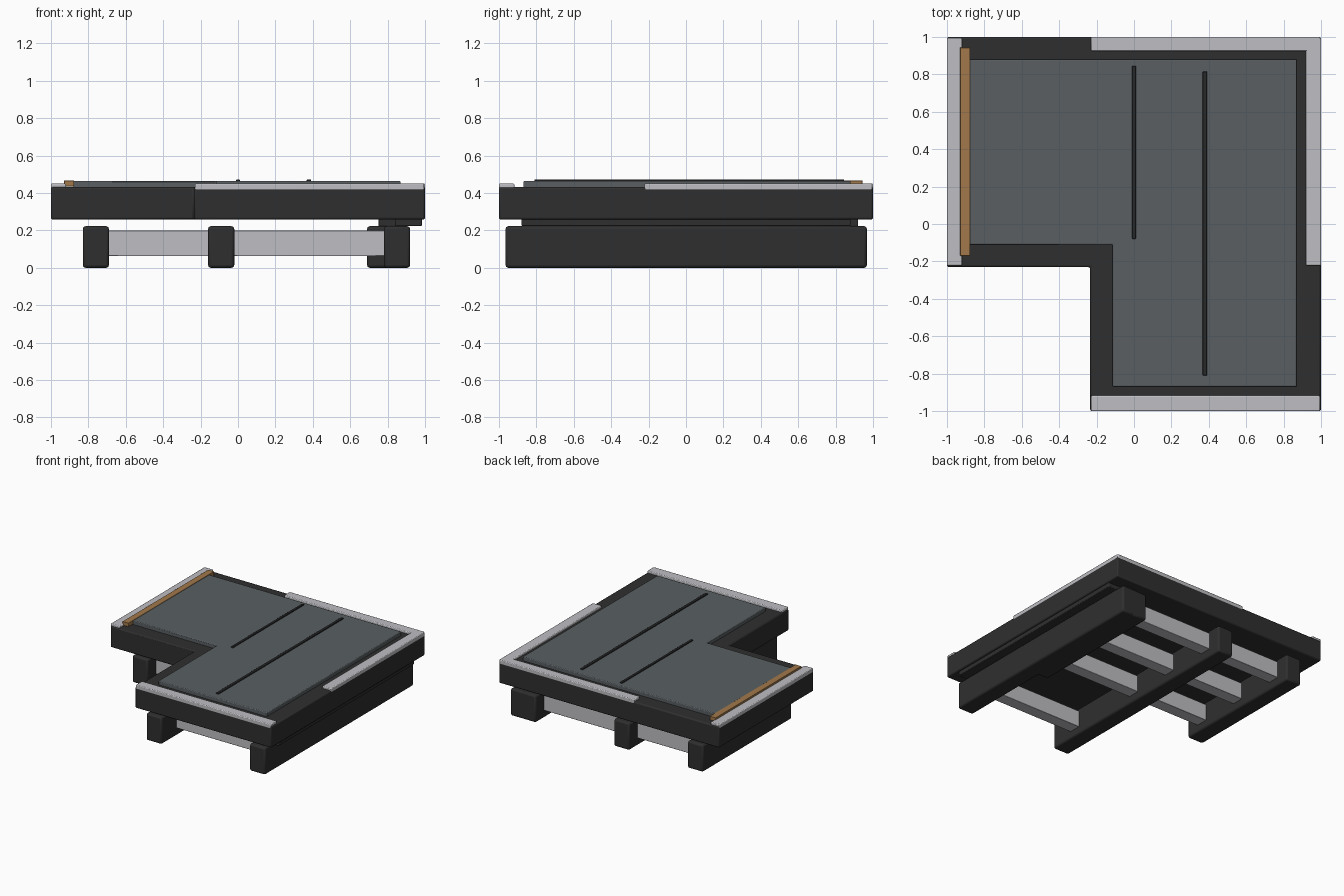
import bpy, bmesh

cube = bpy.data.objects.get("Cube")
if cube:
    bpy.data.objects.remove(cube, do_unlink=True)


def material(name, color, rough=0.7):
    m = bpy.data.materials.new(name)
    m.use_nodes = True
    m.diffuse_color = (*color, 1)
    bsdf = m.node_tree.nodes["Principled BSDF"]
    bsdf.inputs["Base Color"].default_value = (*color, 1)
    bsdf.inputs["Roughness"].default_value = rough
    return m


DARK = material("dark metal", (0.028, 0.028, 0.029))
PANEL = material("slate grey", (0.10, 0.113, 0.12))
STRIP = material("near black", (0.02, 0.021, 0.022))
LIGHT = material("light grey", (0.52, 0.52, 0.55))
COPPER = material("copper brown", (0.36, 0.19, 0.07))


def prism(name, outline, z0, z1, mat, bevel=0.0):
    """Upright block from a counter-clockwise outline, with rounded edges."""
    bm = bmesh.new()
    base = bm.faces.new([bm.verts.new((x, y, z0)) for x, y in outline])
    top = bmesh.ops.extrude_face_region(bm, geom=[base])["geom"]
    for v in top:
        if isinstance(v, bmesh.types.BMVert):
            v.co.z = z1
    bmesh.ops.recalc_face_normals(bm, faces=bm.faces)
    mesh = bpy.data.meshes.new(name)
    bm.to_mesh(mesh)
    bm.free()
    mesh.materials.append(mat)
    ob = bpy.data.objects.new(name, mesh)
    bpy.context.collection.objects.link(ob)
    if bevel:
        mod = ob.modifiers.new("Rounded edges", "BEVEL")
        mod.width = bevel
        mod.segments = 2
    return ob


def box(name, x, y, z, mat, bevel=0.0):
    corners = [(x[0], y[0]), (x[1], y[0]), (x[1], y[1]), (x[0], y[1])]
    return prism(name, corners, *z, mat, bevel)


def l_shape(x0, y0, x1, y1, nx, ny):
    """Rectangle with its front -x corner cut away at (nx, ny)."""
    return [(nx, y0), (x1, y0), (x1, y1), (x0, y1), (x0, ny), (nx, ny)]


# Deck slab and the walking surface on top
prism("deck", l_shape(-1, -1, 1, 1, -0.235, -0.23), 0.258, 0.432, DARK, 0.01)
prism("deck_panel", l_shape(-0.88, -0.87, 0.87, 0.88, -0.115, -0.11),
      0.42, 0.464, PANEL, 0.006)

# Edge rails
E = 1.001
RAIL_Z = (0.415, 0.45)
for name, x, y in (("front_rail", (-0.23, 0.995), (-E, -0.918)),
                   ("back_rail", (-0.23, 0.995), (0.925, E)),
                   ("right_side_rail", (-E, -0.92), (-0.222, 0.995)),
                   ("left_side_rail", (0.92, E), (-0.222, 0.995))):
    box(name, x, y, RAIL_Z, LIGHT, 0.006)

# Strips on the surface
box("copper_strip", (-0.93, -0.877), (-0.17, 0.943), (0.435, 0.466), COPPER, 0.002)
box("short_seam", (-0.01, 0.01), (-0.08, 0.845), (0.45, 0.472), STRIP, 0.003)
box("long_seam", (0.367, 0.39), (-0.81, 0.815), (0.45, 0.472), STRIP, 0.003)

# Support beams
BEAM_Z = (0, 0.222)
for name, x, front in (("right_beam", -0.76, -0.19),
                       ("middle_beam", -0.09, -0.965),
                       ("inner_left_beam", 0.76, -0.19),
                       ("outer_left_beam", 0.85, -0.965)):
    box(name, (x - 0.07, x + 0.07), (front, 0.967), BEAM_Z, DARK, 0.014)

# Cross slats between the beams
for i, y in enumerate((0.81, 0.39, -0.03)):
    box(f"main_slat_{i + 1}", (-0.72, 0.72), (y - 0.05, y + 0.05), (0.062, 0.2), LIGHT, 0.004)
box("front_slat", (-0.05, 0.8), (-0.77, -0.67), (0.062, 0.2), LIGHT, 0.004)

# Spacers carrying the deck on the outer beam
box("long_spacer", (0.84, 0.985), (-0.88, 0.88), (0.224, 0.262), DARK, 0.005)
box("inner_spacer", (0.75, 0.87), (-0.15, 0.92), (0.22, 0.261), DARK, 0.005)

# Smooth the rounded edges
bpy.ops.object.select_all(action="DESELECT")
for ob in bpy.context.scene.objects:
    if ob.type == "MESH" and ob.modifiers:
        ob.select_set(True)
        bpy.context.view_layer.objects.active = ob
bpy.ops.object.shade_smooth_by_angle()
